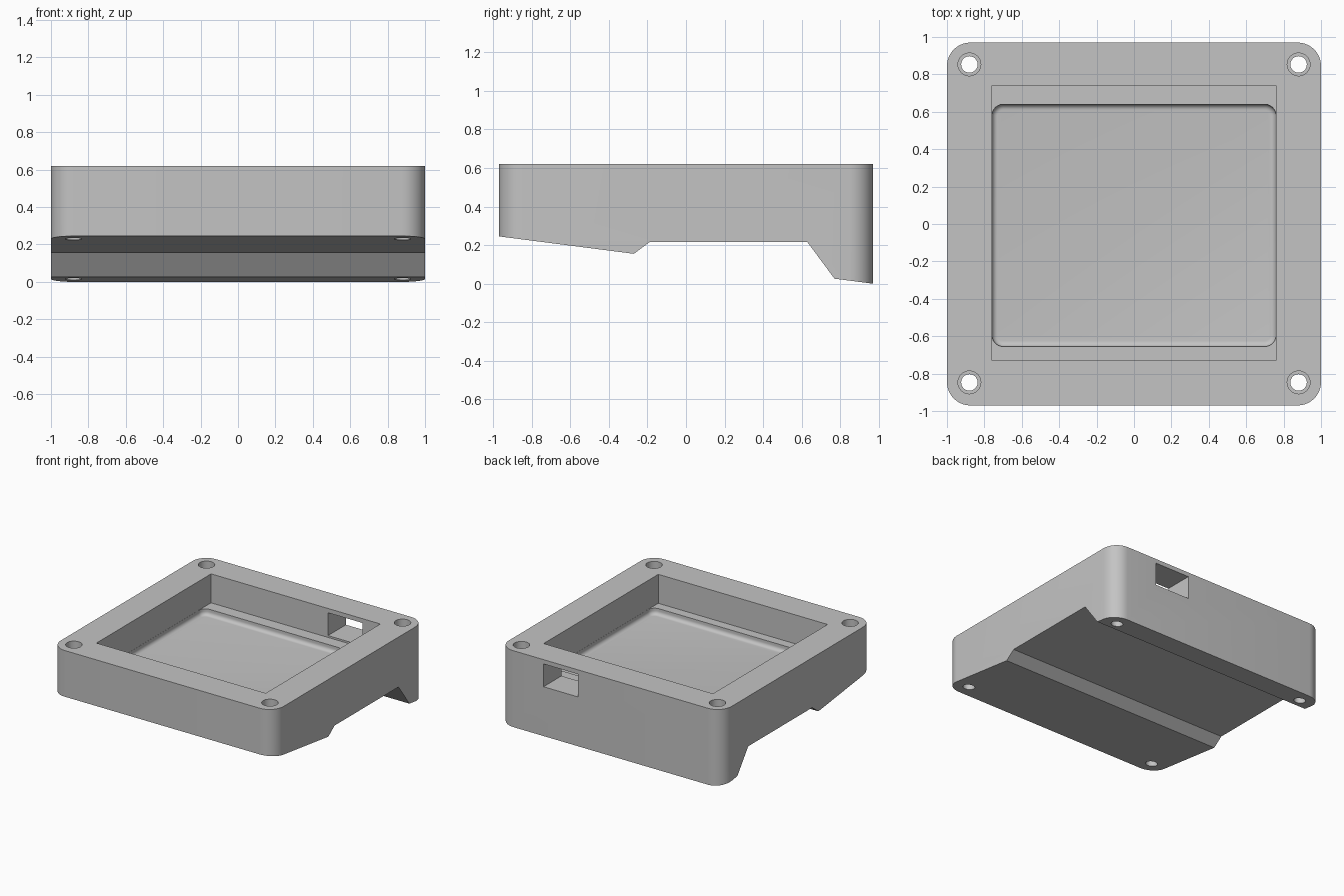
import bpy, bmesh, math
from math import cos, sin, pi

cube = bpy.data.objects.get("Cube")
if cube:
    bpy.data.objects.remove(cube, do_unlink=True)

grey = bpy.data.materials.new("plain grey")
grey.use_nodes = True
COLOR = (0.55, 0.55, 0.55, 1)
grey.diffuse_color = COLOR
grey.node_tree.nodes["Principled BSDF"].inputs["Base Color"].default_value = COLOR


def loft(name, rings):
    """Closed solid skinned through rings with equal point counts."""
    bm = bmesh.new()
    loops = [[bm.verts.new(p) for p in ring] for ring in rings]
    count = len(loops[0])
    for low, high in zip(loops, loops[1:]):
        for i in range(count):
            j = (i + 1) % count
            bm.faces.new((low[i], low[j], high[j], high[i]))
    bm.faces.new(loops[0][::-1])
    bm.faces.new(loops[-1])
    bmesh.ops.recalc_face_normals(bm, faces=bm.faces)
    mesh = bpy.data.meshes.new(name)
    bm.to_mesh(mesh)
    bm.free()
    mesh.materials.append(grey)
    obj = bpy.data.objects.new(name, mesh)
    bpy.context.scene.collection.objects.link(obj)
    return obj


def rounded_rect(x, y0, y1, r, z, steps=10):
    ring = []
    corners = [(x - r, y1 - r), (r - x, y1 - r), (r - x, y0 + r), (x - r, y0 + r)]
    for k, (cx, cy) in enumerate(corners):
        for s in range(steps + 1):
            a = (k + s / steps) * pi / 2
            ring.append((cx + r * cos(a), cy + r * sin(a), z))
    return ring


def box(name, x0, x1, y0, y1, z0, z1):
    outline = [(x0, y0), (x1, y0), (x1, y1), (x0, y1)]
    return loft(name, [[(x, y, z) for x, y in outline] for z in (z0, z1)])


def cylinder(name, x, y, r, z0, z1, sides=32):
    angles = [2 * pi * i / sides for i in range(sides)]
    return loft(name, [[(x + r * cos(a), y + r * sin(a), z) for a in angles]
                       for z in (z0, z1)])


def boolean(target, tool, operation):
    """Apply a boolean and remove the helper object."""
    tool.hide_render = True
    mod = target.modifiers.new("cut", "BOOLEAN")
    mod.operation, mod.solver, mod.object = operation, "EXACT", tool
    bpy.context.view_layer.update()
    graph = bpy.context.evaluated_depsgraph_get()
    mesh = bpy.data.meshes.new_from_object(target.evaluated_get(graph))
    target.modifiers.clear()
    target.data = mesh
    bpy.data.objects.remove(tool, do_unlink=True)


TOP, LEDGE, FLOOR = 0.62, 0.385, 0.335
Y = 0.97

# Rounded block trimmed by the stepped, sloping side profile
body = loft("case_body", [rounded_rect(1, -Y, Y, 0.125, z) for z in (-0.1, TOP)])
profile = [(-1.1, 0.8), (-1.1, 0.262), (-0.27, 0.155), (-0.19, 0.215),
           (0.63, 0.215), (0.77, 0.026), (1.1, -0.017), (1.1, 0.8)]
side = loft("side_profile", [[(x, y, z) for y, z in profile] for x in (-1.2, 1.2)])
boolean(body, side, "INTERSECT")

# Square pocket down to the ledges
boolean(body, box("pocket", -0.76, 0.76, -0.73, 0.74, LEDGE, 0.8), "DIFFERENCE")

# Shallow recess with rounded corners and a filleted floor
FILLET = 0.03
rings = []
for s in range(7):
    a = s / 6 * pi / 2
    inset = FILLET * (1 - sin(a))
    z = FLOOR + FILLET * (1 - cos(a))
    rings.append(rounded_rect(0.759 - inset, -0.655 + inset, 0.64 - inset,
                              0.06 - inset, z))
rings.append(rounded_rect(0.759, -0.655, 0.64, 0.06, LEDGE + 0.08))
boolean(body, loft("recess", rings), "DIFFERENCE")

# Cable opening through the back wall
boolean(body, box("cable_slot", 0.29, 0.6, 0.69, 1.1, 0.4, 0.585), "DIFFERENCE")

# Counterbored screw holes in the corners
for x in (-0.88, 0.88):
    for y in (-0.847, 0.853):
        boolean(body, cylinder("screw_hole", x, y, 0.044, -0.2, 0.8), "DIFFERENCE")
        boolean(body, cylinder("counterbore", x, y, 0.061, TOP - 0.15, 0.8), "DIFFERENCE")

# Smooth the curves, keep the edges crisp
bpy.ops.object.select_all(action="DESELECT")
body.select_set(True)
bpy.context.view_layer.objects.active = body
bpy.ops.object.shade_smooth_by_angle(angle=math.radians(25))
